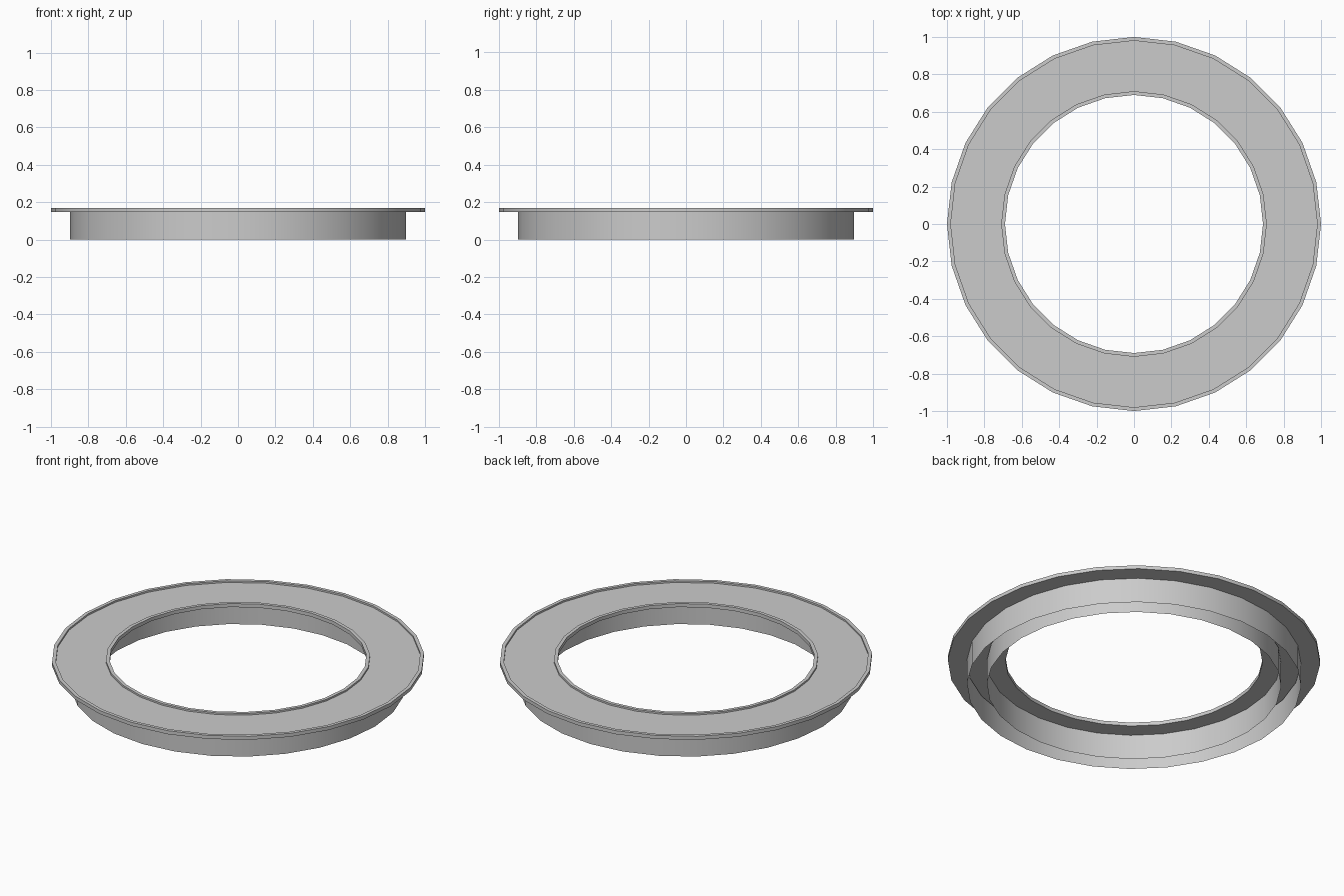
import bpy, bmesh, math

if "Cube" in bpy.data.objects:
    bpy.data.objects.remove(bpy.data.objects["Cube"])

SIDES = 28

# Cross-section (radius, height): inner skirt, lipped flange with recessed top, outer skirt; open below
PROFILE = [
    (0.79, 0.0), (0.79, 0.147), (0.69, 0.147), (0.69, 0.168), (0.71, 0.168),
    (0.71, 0.158), (0.98, 0.158), (0.98, 0.168), (1.0, 0.168), (1.0, 0.147),
    (0.897, 0.147), (0.897, 0.0),
]


def lathe(name, profile, sides):
    bm = bmesh.new()
    rings = []
    for i in range(sides):
        a = 2 * math.pi * i / sides
        rings.append([bm.verts.new((r * math.cos(a), r * math.sin(a), z)) for r, z in profile])
    for i in range(sides):
        a, b = rings[i], rings[(i + 1) % sides]
        for j in range(len(profile) - 1):
            # wound so that normals face out of the solid section
            bm.faces.new((a[j], a[j + 1], b[j + 1], b[j]))
    mesh = bpy.data.meshes.new(name)
    bm.to_mesh(mesh)
    bm.free()
    obj = bpy.data.objects.new(name, mesh)
    bpy.context.collection.objects.link(obj)
    return obj


# Flanged ring
ring = lathe("flanged_ring", PROFILE, SIDES)
bpy.context.view_layer.objects.active = ring
ring.select_set(True)
bpy.ops.object.shade_smooth_by_angle(angle=math.radians(30))
